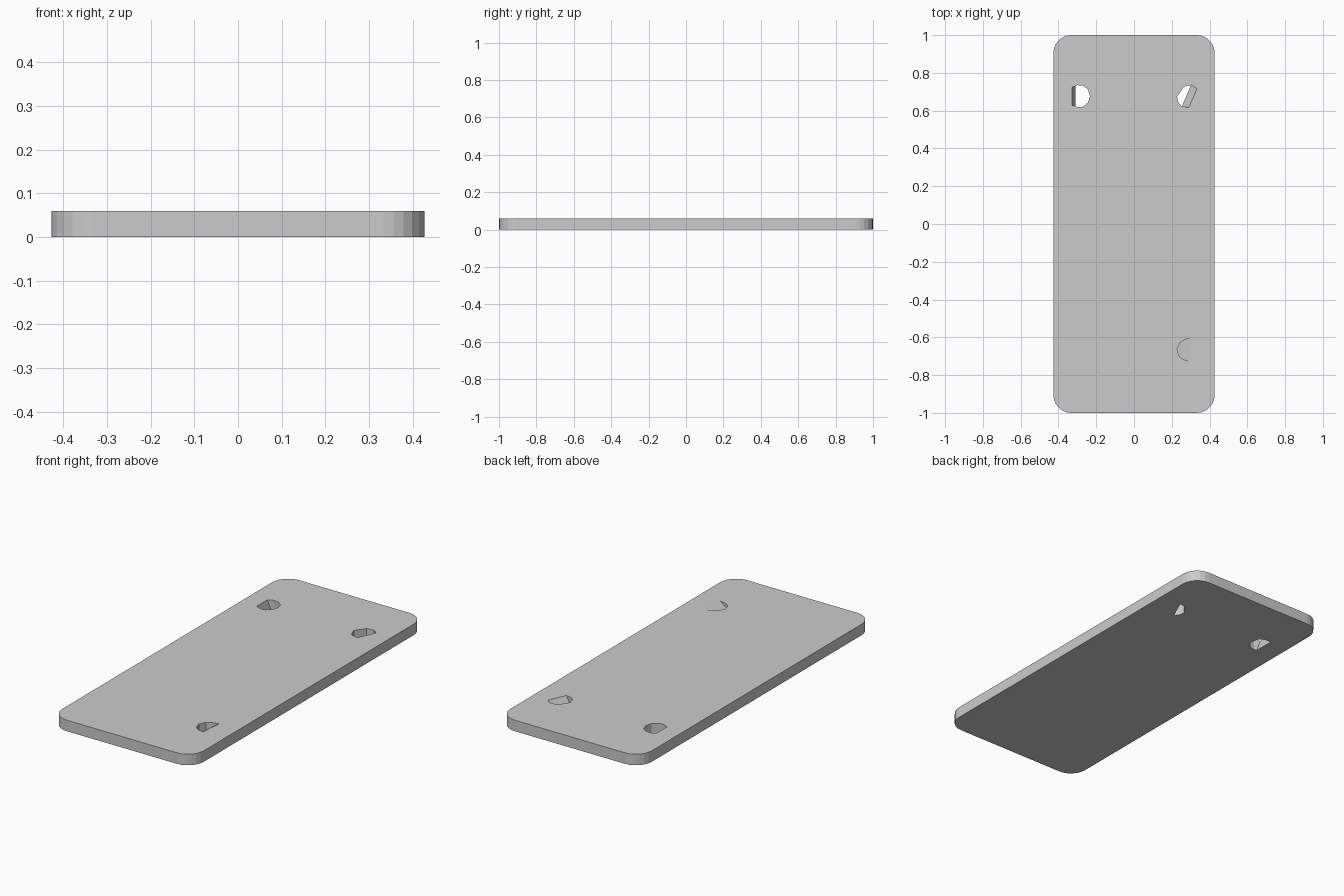
import bpy, bmesh
from math import cos, sin, pi
from mathutils import Vector

if "Cube" in bpy.data.objects:
    bpy.data.objects.remove(bpy.data.objects["Cube"])

W, L, T, R, SEG = 0.427, 1.0, 0.06, 0.095, 6


def prism(name, outline, z0, z1, cut=None):
    """Extrude an outline; optionally trim away what lies below a sloped plane."""
    bm = bmesh.new()
    face = bm.faces.new([bm.verts.new((x, y, z0)) for x, y in outline])
    ext = bmesh.ops.extrude_face_region(bm, geom=[face])
    for v in ext["geom"]:
        if isinstance(v, bmesh.types.BMVert):
            v.co.z = z1
    if cut:
        a, b, c = (Vector(p) for p in cut)
        n = (b - a).cross(c - a).normalized()
        if n.z < 0:
            n = -n
        bmesh.ops.bisect_plane(bm, geom=bm.verts[:] + bm.edges[:] + bm.faces[:],
                               plane_co=a, plane_no=n, clear_inner=True)
        bmesh.ops.holes_fill(bm, edges=[e for e in bm.edges if e.is_boundary])
    bmesh.ops.recalc_face_normals(bm, faces=bm.faces[:])
    me = bpy.data.meshes.new(name)
    bm.to_mesh(me)
    bm.free()
    ob = bpy.data.objects.new(name, me)
    bpy.context.collection.objects.link(ob)
    return ob


# Rounded plate
outline = []
for i, (sx, sy) in enumerate([(1, 1), (-1, 1), (-1, -1), (1, -1)]):
    for k in range(SEG + 1):
        a = (i + k / SEG) * pi / 2
        outline.append((sx * (W - R) + R * cos(a), sy * (L - R) + R * sin(a)))
plate = prism("plate", outline, 0, T)

# Holes with one sloped wall each: outline, then three points of the slope
holes = {
    "left_hole": ([(-.328, .723), (-.30, .735), (-.27, .732), (-.243, .712), (-.233, .677),
                   (-.243, .643), (-.27, .621), (-.295, .619), (-.328, .629)],
                  [(-.328, .7, T), (-.328, .63, T), (-.31, .7, 0)]),
    "right_hole": ([(.228, .674), (.265, .728), (.305, .735), (.333, .715),
                    (.29, .616), (.25, .625), (.235, .645)],
                   [(.333, .715, T), (.29, .616, T), (.30, .73, 0)]),
    "front_pocket": ([(.307, -.603), (.275, -.61), (.245, -.627), (.228, -.663),
                      (.238, -.698), (.262, -.718), (.298, -.724)],
                     [(.307, -.603, T), (.298, -.724, T), (.228, -.663, .01)]),
}
cutters = []
for name, (pts, slope) in holes.items():
    cutter = prism(name + "_cutter", pts, -0.05, T + 0.05, slope)
    cutter.hide_render = True
    mod = plate.modifiers.new(name, "BOOLEAN")
    mod.operation, mod.solver, mod.object = "DIFFERENCE", "EXACT", cutter
    cutters.append(cutter)

# Apply the cuts and remove the cutters
bpy.context.view_layer.objects.active = plate
for mod in plate.modifiers[:]:
    bpy.ops.object.modifier_apply(modifier=mod.name)
for cutter in cutters:
    bpy.data.objects.remove(cutter)
